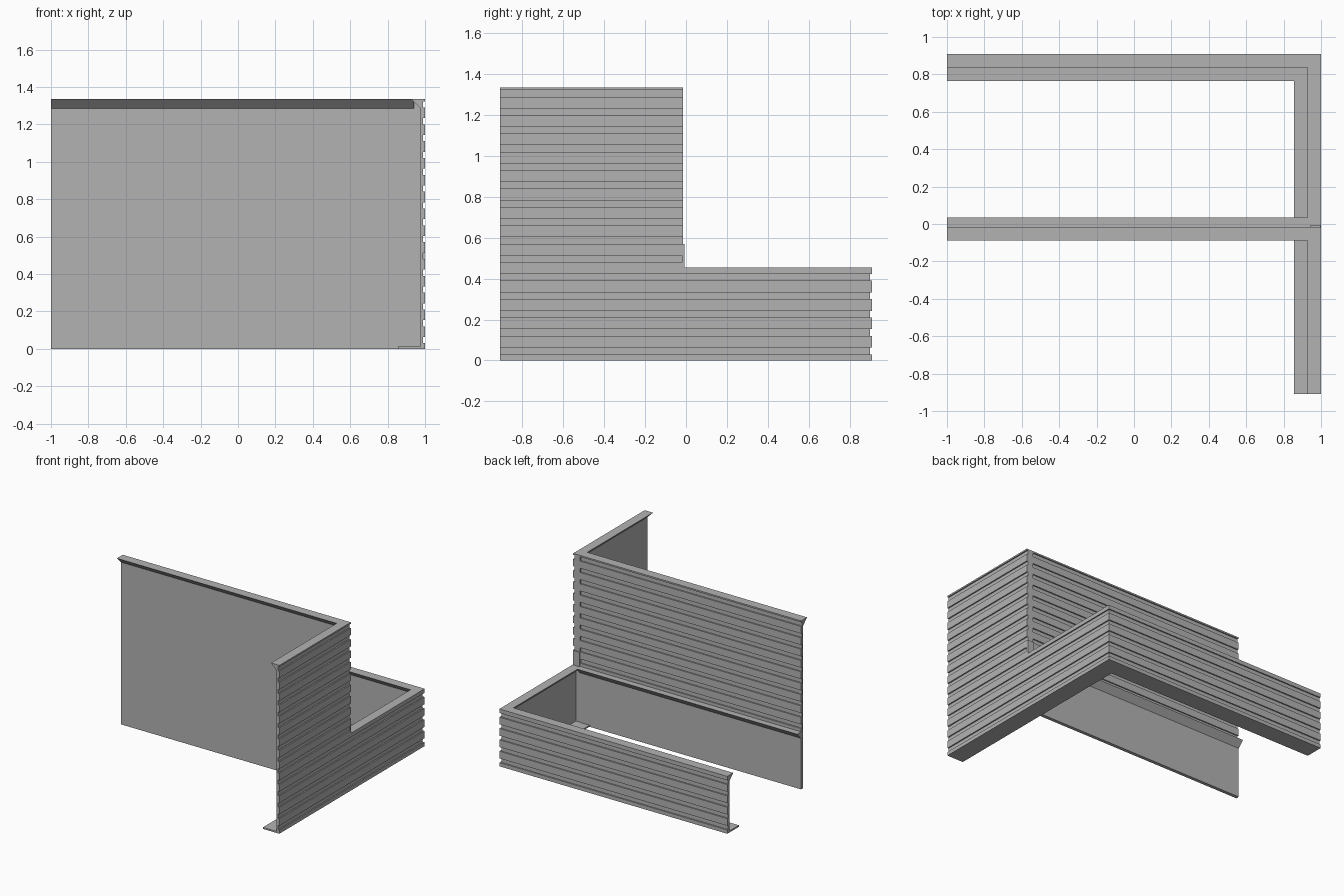
import bpy, bmesh
from mathutils import Vector

cube = bpy.data.objects.get("Cube")
if cube:
    bpy.data.objects.remove(cube, do_unlink=True)

grey = bpy.data.materials.new("light_grey")
grey.use_nodes = True
colour = (0.45, 0.45, 0.45, 1)
grey.diffuse_color = colour
grey.node_tree.nodes["Principled BSDF"].inputs["Base Color"].default_value = colour

TALL, LOW = 1.335, 0.455          # wall heights
MID_Y, BACK_Y = -0.015, 0.91      # outer faces of the middle and back walls
SKIN, LIP, FOOT = 0.024, 0.073, 0.145
PITCH, GAP, DEPTH = 0.09, 0.033, 0.01


def finish(name, bm):
    bmesh.ops.recalc_face_normals(bm, faces=bm.faces)
    mesh = bpy.data.meshes.new(name)
    bm.to_mesh(mesh)
    bm.free()
    mesh.materials.append(grey)
    obj = bpy.data.objects.new(name, mesh)
    bpy.context.collection.objects.link(obj)
    return obj


def grooves(bottom, top):
    """Outer face of the cladding as (inset, height) points, going up."""
    pts = [(0, bottom)]
    z = 0.03
    while z + GAP < top:
        if z > bottom:
            pts += [(0, z), (DEPTH, z), (DEPTH, z + GAP), (0, z + GAP)]
        z += PITCH
    return pts + [(0, top)]


def top_lip(top):
    return [(LIP, top), (SKIN, top - LIP + SKIN)]


def sweep(name, path, profile):
    """Sweep a closed (inset, height) profile along a path with mitred corners."""
    path = [Vector(p) for p in path]
    rights = []
    for a, b in zip(path, path[1:]):
        d = (b - a).normalized()
        rights.append(Vector((d.y, -d.x)))
    bm = bmesh.new()
    rings = []
    for i, p in enumerate(path):
        before, after = rights[max(i - 1, 0)], rights[min(i, len(rights) - 1)]
        miter = (before + after) / (1 + before.dot(after))
        rings.append([bm.verts.new((*(p + miter * d), z)) for d, z in profile])
    n = len(profile)
    for r, s in zip(rings, rings[1:]):
        for i in range(n):
            j = (i + 1) % n
            bm.faces.new((r[i], r[j], s[j], s[i]))
    bm.faces.new(rings[0])
    bm.faces.new(rings[-1])
    return finish(name, bm)


def box(name, low, high):
    bm = bmesh.new()
    bmesh.ops.create_cube(bm, size=1)
    for v in bm.verts:
        v.co = [(a + b) / 2 + c * (b - a) for a, b, c in zip(low, high, v.co)]
    return finish(name, bm)


# Clad walls with a wedge lip on top and a thin foot at the bottom
foot = [(SKIN, 0.012), (FOOT, 0.012), (FOOT, 0)]
sweep("low_back_and_side_wall", [(-1, BACK_Y), (1, BACK_Y), (1, MID_Y)],
      grooves(0, LOW) + top_lip(LOW) + foot)
sweep("tall_side_wall", [(1, MID_Y), (1, -BACK_Y)],
      grooves(0, TALL) + top_lip(TALL) + foot)

# Middle wall: plain panel below with a lip, cladding above
lower_panel = [(SKIN, 0), (-0.003, 0), (-0.003, LOW - 0.05), (-0.05, LOW)]
sweep("tall_middle_wall", [(-1, MID_Y), (0.94, MID_Y)],
      lower_panel + grooves(LOW, TALL) + top_lip(TALL))

# Plain corner strip and the small joint plate at its base
box("corner_strip", (0.94, MID_Y - SKIN, 0), (0.985, MID_Y, TALL))
box("corner_joint_plate", (0.94, MID_Y - 0.005, LOW), (0.998, MID_Y + 0.008, 0.57))
